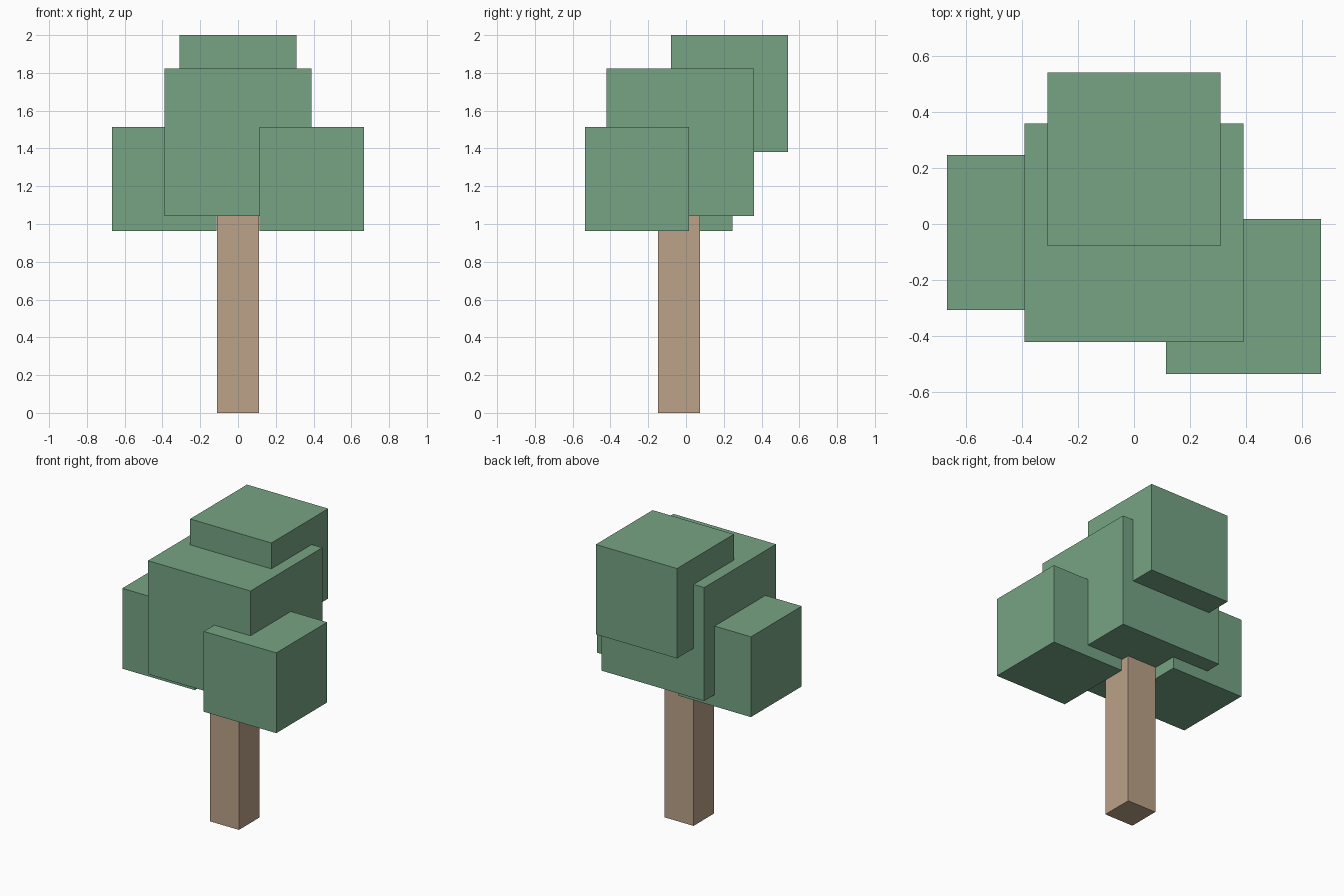
import bpy
from mathutils import Vector

if "Cube" in bpy.data.objects:
    bpy.data.objects.remove(bpy.data.objects["Cube"])


def material(name, color):
    m = bpy.data.materials.new(name)
    m.diffuse_color = color
    m.use_nodes = True
    m.node_tree.nodes["Principled BSDF"].inputs["Base Color"].default_value = m.diffuse_color
    return m


def box(name, lo, hi, mat):
    """Axis-aligned block between two corners."""
    lo, hi = Vector(lo), Vector(hi)
    bpy.ops.mesh.primitive_cube_add(size=1, location=(lo + hi) / 2)
    ob = bpy.context.object
    ob.name = name
    ob.scale = hi - lo
    bpy.ops.object.transform_apply(location=False, rotation=False, scale=True)
    ob.data.materials.append(mat)
    return ob


def leaf_cube(name, center, size):
    c, h = Vector(center), Vector((size, size, size)) / 2
    return box(name, c - h, c + h, green)


bark = material("bark", (0.50, 0.36, 0.25, 1))
green = material("leaves", (0.18, 0.37, 0.23, 1))

# Trunk, running up into the main foliage block
box("trunk", (-0.11, -0.147, 0), (0.11, 0.075, 1.1), bark)

# Foliage cubes
leaf_cube("main_foliage", (0, -0.031, 1.432), 0.78)
leaf_cube("top_foliage", (0, 0.23, 1.691), 0.618)
leaf_cube("left_foliage", (-0.39, -0.03, 1.238), 0.552)
leaf_cube("right_foliage", (0.39, -0.259, 1.238), 0.552)
